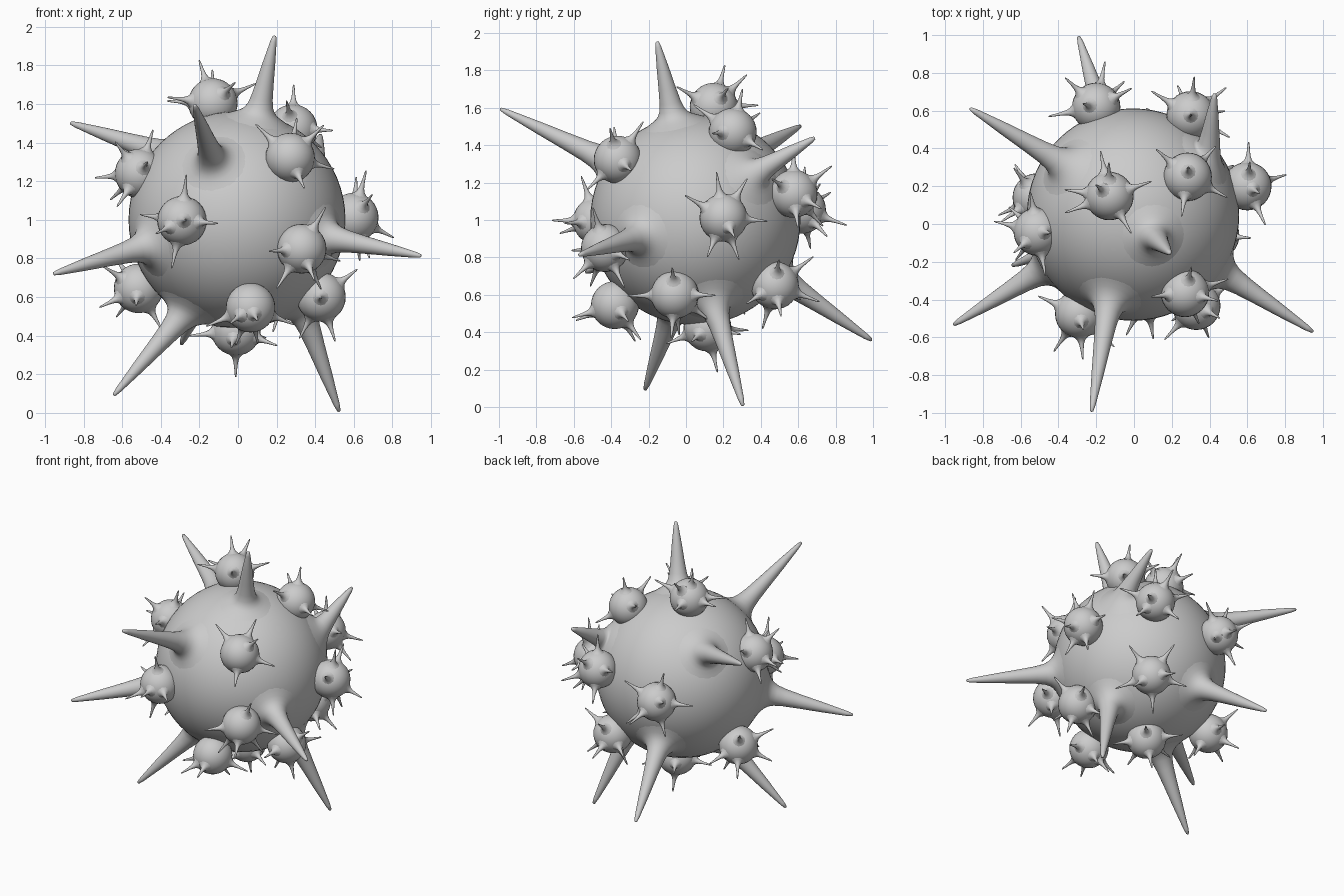
import bpy, bmesh, math, random
from mathutils import Vector, Matrix

if "Cube" in bpy.data.objects:
    bpy.data.objects.remove(bpy.data.objects["Cube"])

random.seed(4)
C = Vector((-0.005, 0.05, 1.0))
R = 0.562
Z = Vector((0, 0, 1))


def finish(bm, name):
    bmesh.ops.recalc_face_normals(bm, faces=bm.faces)
    me = bpy.data.meshes.new(name)
    bm.to_mesh(me)
    bm.free()
    for p in me.polygons:
        p.use_smooth = True
    ob = bpy.data.objects.new(name, me)
    bpy.context.collection.objects.link(ob)
    return ob


def ball(bm, centre, r, seg):
    bmesh.ops.create_uvsphere(bm, u_segments=seg, v_segments=seg // 2, radius=r,
                              matrix=Matrix.Translation(centre))


def spike(bm, base, tip, normal, skirt, profile, seg):
    """Flared spike: a skirt of (depth, radius) in units hugging the ball, then
    (fraction of length, radius) rings turning from surface normal to spike axis."""
    axis = (tip - base).normalized()
    rings = []

    def ring(o, n, r):
        q = Z.rotation_difference(n)
        rings.append([bm.verts.new(o + q @ Vector((r * math.cos(a), r * math.sin(a), 0)))
                      for a in (2 * math.pi * i / seg for i in range(seg))])

    for d, r in skirt:
        ring(base + normal * d, normal, r)
    for h, r in profile:
        ring(base.lerp(tip, h), normal.lerp(axis, min(1, h * 4)).normalized(), r)
    for a, b in zip(rings, rings[1:]):
        for i in range(seg):
            j = (i + 1) % seg
            bm.faces.new((a[i], a[j], b[j], b[i]))
    top = bm.verts.new(tip)
    for i in range(seg):
        bm.faces.new((rings[-1][i], rings[-1][(i + 1) % seg], top))


# Main ball
bm = bmesh.new()
ball(bm, C, R, 64)
finish(bm, "core_ball")

# Large spikes: tip, and the base point where the spike leans off the radius
BIG_SKIRT = [(-0.04, 0.195), (-0.02, 0.155), (-0.004, 0.125)]
BIG = [(0.022, 0.102), (0.06, 0.083), (0.12, 0.068), (0.22, 0.057), (0.4, 0.046),
       (0.65, 0.033), (0.93, 0.016), (0.99, 0.009)]
spikes = [
    ((0.19, -0.155, 1.955), None),
    ((-0.225, -0.995, 1.595), (-0.14, -0.44, 1.33)),
    ((-0.87, 0.613, 1.503), (-0.37, 0.315, 1.34)),
    ((0.427, 0.69, 1.44), (0.40, 0.37, 1.25)),
    ((-0.958, -0.535, 0.72), None),
    ((0.95, -0.572, 0.813), None),
    ((-0.645, -0.22, 0.09), (-0.27, -0.07, 0.52)),
    ((0.525, 0.305, 0.005), (0.325, 0.145, 0.56)),
    ((-0.294, 0.995, 0.355), None),
]
for i, (tip, base) in enumerate(spikes):
    tip = Vector(tip)
    n = ((Vector(base) if base else tip) - C).normalized()
    bm = bmesh.new()
    spike(bm, C + n * R, tip, n, BIG_SKIRT, BIG, 32)
    finish(bm, f"large_spike_{i + 1}")

# Small spiked balls: centre, side spike angles (clockwise from up) or the first
# of five even ones, then outer spikes as (angle, tilt from the ball's outward axis)
SMALL_SKIRT = [(-0.011, 0.045)]
SMALL = [(0.0, 0.032), (0.1, 0.021), (0.25, 0.014), (0.5, 0.009), (0.9, 0.005), (0.98, 0.003)]
minis = [
    ((-0.13, 0.148, 1.605), [-11, 74, 147, 246, 276], [(12, 38), (-48, 8)]),
    ((-0.29, -0.476, 0.995), [14, 93, 187, 278], [(88, 33), (200, 16)]),
    ((0.27, -0.365, 1.322), [25, -40, 110, 187], [(60, 35)]),
    ((0.33, -0.433, 0.85), [15, 104, 146, 217, -90], [(200, 30)]),
    ((0.065, -0.38, 0.545), [110, 165, 195, 250], [(0, 30), (-60, 40)]),
    ((0.43, -0.06, 0.60), [8, 80, 135, 181, -82], [(180, 30)]),
    ((-0.01, 0.115, 0.425), 30, [(0, 6)]),
    ((-0.515, 0.14, 0.645), 40, None),
    ((-0.51, -0.04, 1.24), 5, None),
    ((0.284, 0.25, 1.47), [-37, 64, 168, -114], [(20, 30)]),
    ((-0.20, 0.62, 1.055), 15, None),
    ((0.60, 0.20, 1.012), [-62, -12, 30, 95, 162, 206], [(175, 27)]),
    ((0.30, 0.575, 1.14), 0, None),
    ((0.25, 0.475, 0.65), 30, None),
]
r = 0.128
for i, (c, sides, outer) in enumerate(minis):
    c = Vector(c)
    n = (c - C).normalized()
    up = Vector((0, 1, 0)) if abs(n.z) > 0.9 else Z
    u = (up - n * up.dot(n)).normalized()
    v = u.cross(n)
    bm = bmesh.new()
    ball(bm, c, r, 32)
    if isinstance(sides, int):
        first = sides
        sides = [first + 72 * k for k in range(5)]
        outer = outer or [(first + 40, 32), (first + 215, 38)]
    dirs = [(a, random.uniform(74, 86)) for a in sides] + outer
    for a, t in dirs:
        a, t = math.radians(a), math.radians(t)
        d = n * math.cos(t) + (u * math.cos(a) + v * math.sin(a)) * math.sin(t)
        spike(bm, c + d * r, c + d * random.uniform(0.235, 0.26), d, SMALL_SKIRT, SMALL, 12)
    finish(bm, f"small_spiked_ball_{i + 1}")
